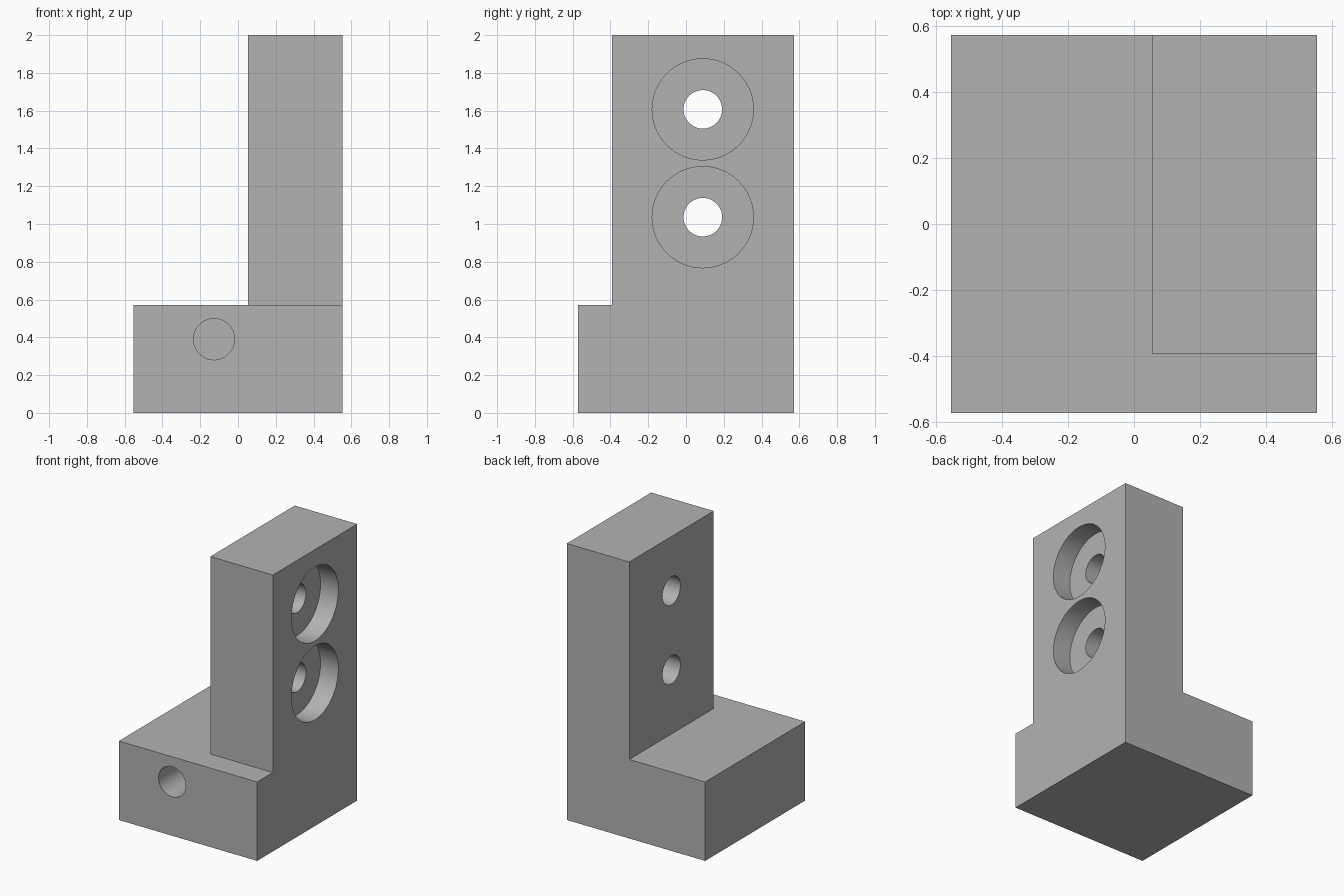
import bpy
import math

cube = bpy.data.objects.get("Cube")
if cube:
    bpy.data.objects.remove(cube, do_unlink=True)

# Main sizes
WIDTH, DEPTH, HEIGHT = 1.107, 1.143, 2.0
BASE_TOP = 0.571
POST_LEFT, POST_FRONT = 0.054, -0.393
HOLE_Y = 0.089

grey = bpy.data.materials.new("plain grey")
grey.use_nodes = True
grey.diffuse_color = (0.45, 0.45, 0.45, 1)
grey.node_tree.nodes["Principled BSDF"].inputs["Base Color"].default_value = (0.45, 0.45, 0.45, 1)


def box(name, low, high):
    centre = [(a + b) / 2 for a, b in zip(low, high)]
    bpy.ops.mesh.primitive_cube_add(size=1, location=centre)
    obj = bpy.context.object
    obj.name = name
    obj.scale = [b - a for a, b in zip(low, high)]
    bpy.ops.object.transform_apply(location=True, rotation=True, scale=True)
    obj.data.materials.append(grey)
    return obj


def rod(name, radius, length, centre, rotation):
    bpy.ops.mesh.primitive_cylinder_add(vertices=64, radius=radius, depth=length,
                                        location=centre, rotation=rotation)
    obj = bpy.context.object
    obj.name = name
    obj.data.materials.append(grey)
    return obj


def cut(target, cutter):
    mod = target.modifiers.new(cutter.name, 'BOOLEAN')
    mod.operation = 'DIFFERENCE'
    mod.solver = 'EXACT'
    mod.object = cutter
    bpy.ops.object.select_all(action='DESELECT')
    target.select_set(True)
    bpy.context.view_layer.objects.active = target
    bpy.ops.object.modifier_apply(modifier=mod.name)
    bpy.data.objects.remove(cutter, do_unlink=True)


# Solid block, stepped down beside and in front of the upright post
bracket = box("bracket", (-WIDTH / 2, -DEPTH / 2, 0), (WIDTH / 2, DEPTH / 2, HEIGHT))
cut(bracket, box("side_step", (-1, -1, BASE_TOP), (POST_LEFT, 1, 3)))
cut(bracket, box("front_step", (-1, -1, BASE_TOP), (1, POST_FRONT, 3)))

# Two counterbored bolt holes through the post
along_x = (0, math.pi / 2, 0)
bore_depth = 0.143
for z in (1.036, 1.607):
    cut(bracket, rod("bolt_hole", 0.102, 2, (0.3, HOLE_Y, z), along_x))
    cut(bracket, rod("counterbore", 0.268, 1,
                     (WIDTH / 2 - bore_depth + 0.5, HOLE_Y, z), along_x))

# Blind hole in the front of the base
blind_depth = 0.6
cut(bracket, rod("blind_hole", 0.109, 1,
                 (-0.127, -DEPTH / 2 + blind_depth - 0.5, 0.39), (math.pi / 2, 0, 0)))

# Smooth bores, sharp edges
bracket.select_set(True)
bpy.context.view_layer.objects.active = bracket
bpy.ops.object.shade_smooth_by_angle(angle=math.radians(30))
